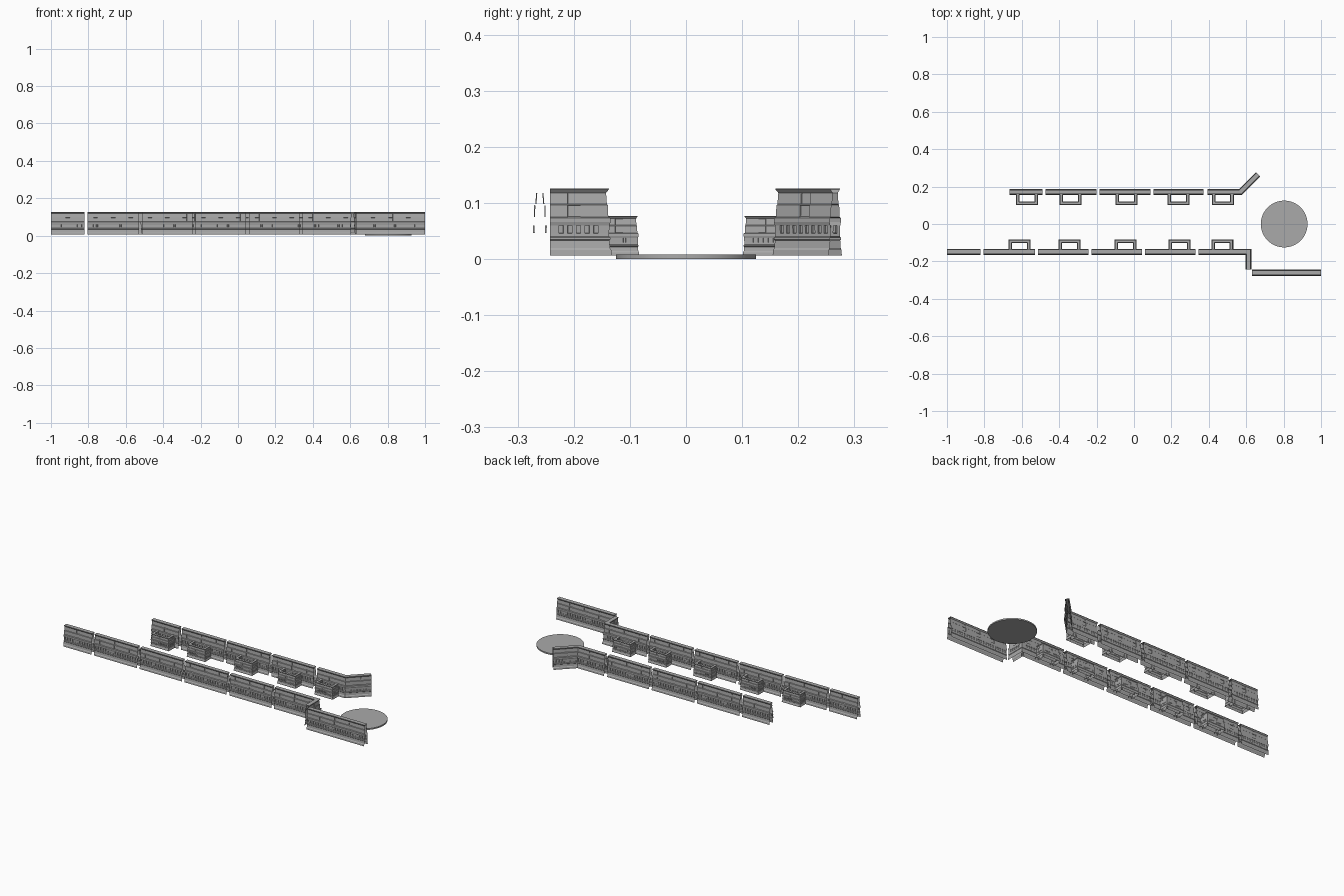
import bpy, bmesh, math
from mathutils import Vector

if "Cube" in bpy.data.objects:
    bpy.data.objects.remove(bpy.data.objects["Cube"])

BASE_Z = 0.006


def material(name, value):
    m = bpy.data.materials.new(name)
    m.diffuse_color = (value, value, value, 1)
    m.use_nodes = True
    m.node_tree.nodes["Principled BSDF"].inputs["Base Color"].default_value = m.diffuse_color
    return m


STONE = material("stone grey", 0.40)

# Half of the wall section: (half thickness, height above the base)
HALF = [(0.0165, 0), (0.0160, 0.010), (0.0135, 0.014), (0.0125, 0.027),
        (0.0145, 0.029), (0.0145, 0.032), (0.0120, 0.034), (0.0120, 0.040),
        (0.0125, 0.054), (0.0145, 0.060), (0.0145, 0.067), (0.0105, 0.069),
        (0.0100, 0.090), (0.0080, 0.092), (0.0065, 0.112), (0.0115, 0.118),
        (0.0115, 0.120)]
PROFILE = HALF + [(-w, z) for w, z in reversed(HALF)]
ARCH, LOWER, UPPER = 7, 11, 13      # section strips carrying recesses
STEP = 0.0078                       # column width along the wall


def wall(name, points, scale=1.0):
    """Hollow wall swept along a mitred path, with arches and niches let in."""
    pts = [Vector(p) for p in points]
    dirs = [(b - a).normalized() for a, b in zip(pts, pts[1:])]
    left = [Vector((-d.y, d.x)) for d in dirs]

    # Mitre offsets at the path corners
    offs = [left[0]]
    for a, b in zip(left, left[1:]):
        m = (a + b).normalized()
        offs.append(m / m.dot(a))
    offs.append(left[-1])

    # Cross-sections along the path
    stations, columns = [], []
    for i in range(len(dirs)):
        n = max(4, round((pts[i + 1] - pts[i]).length / (STEP * scale)))
        for k in range(n):
            t = k / n
            if k == 0:
                stations.append((pts[i], offs[i]))
            else:
                stations.append((pts[i].lerp(pts[i + 1], t), left[i]))
            columns.append((k, n))
    stations.append((pts[-1], offs[-1]))

    bm = bmesh.new()
    rows = []
    for p, o in stations:
        rows.append([bm.verts.new((p.x + o.x * w * scale, p.y + o.y * w * scale,
                                   BASE_Z + z * scale)) for w, z in PROFILE])

    last = len(PROFILE) - 2
    arches, niches = [], []
    for (k, n), a, b in zip(columns, rows, rows[1:]):
        inside = 0 < k < n - 1
        for i in range(last + 1):
            f = bm.faces.new((a[i], a[i + 1], b[i + 1], b[i]))
            strip = min(i, last - i)
            if not inside:
                continue
            if strip == ARCH and k % 2:
                arches.append(f)
            elif strip in (LOWER, UPPER) and (k - n // 2 + 1) % 12 < 3:
                niches.append(f)

    # Small arches and wider niches
    bm.normal_update()
    bmesh.ops.inset_individual(bm, faces=arches, thickness=0.0005 * scale,
                               depth=-0.003 * scale)
    bmesh.ops.inset_region(bm, faces=niches, thickness=0.0005 * scale,
                           depth=-0.002 * scale, use_even_offset=True)
    mesh = bpy.data.meshes.new(name)
    bm.to_mesh(mesh)
    bm.free()
    mesh.materials.append(STONE)
    bpy.context.collection.objects.link(bpy.data.objects.new(name, mesh))


# Straight wall sections on both sides
FRONT_Y, BACK_Y = -0.149, 0.171
for i, (a, b) in enumerate([(-1, -0.82), (-0.805, -0.53), (-0.513, -0.243),
                            (-0.227, 0.043), (0.06, 0.33)]):
    wall(f"front_wall_{i + 1}", [(a, FRONT_Y), (b, FRONT_Y)])
for i, (a, b) in enumerate([(-0.665, -0.49), (-0.473, -0.20),
                            (-0.185, 0.088), (0.105, 0.372)]):
    wall(f"back_wall_{i + 1}", [(a, BACK_Y), (b, BACK_Y)])

# Corner sections and the detached end wall
wall("front_corner_wall", [(0.345, FRONT_Y), (0.612, FRONT_Y), (0.612, -0.242)])
wall("back_angled_wall", [(0.392, BACK_Y), (0.569, BACK_Y), (0.664, 0.266)])
wall("end_wall", [(0.632, -0.2605), (1.0, -0.2605)])

# Low U-shaped bays on the inner faces of the walls
W = 0.049
for i, x in enumerate([-0.612, -0.345, -0.045, 0.243, 0.472]):
    wall(f"front_bay_{i + 1}", [(x - W, -0.145), (x - W, -0.093),
                                (x + W, -0.093), (x + W, -0.145)], 0.59)
for i, x in enumerate([-0.572, -0.340, -0.040, 0.238, 0.475]):
    wall(f"back_bay_{i + 1}", [(x + W, 0.160), (x + W, 0.111),
                               (x - W, 0.111), (x - W, 0.160)], 0.59)

# Round platform
bpy.ops.mesh.primitive_cylinder_add(vertices=64, radius=0.125, depth=0.008,
                                    location=(0.803, 0, 0.004))
disc = bpy.context.object
disc.name = "round_platform"
disc.data.materials.append(STONE)
bpy.ops.object.shade_smooth_by_angle(angle=math.radians(30))
